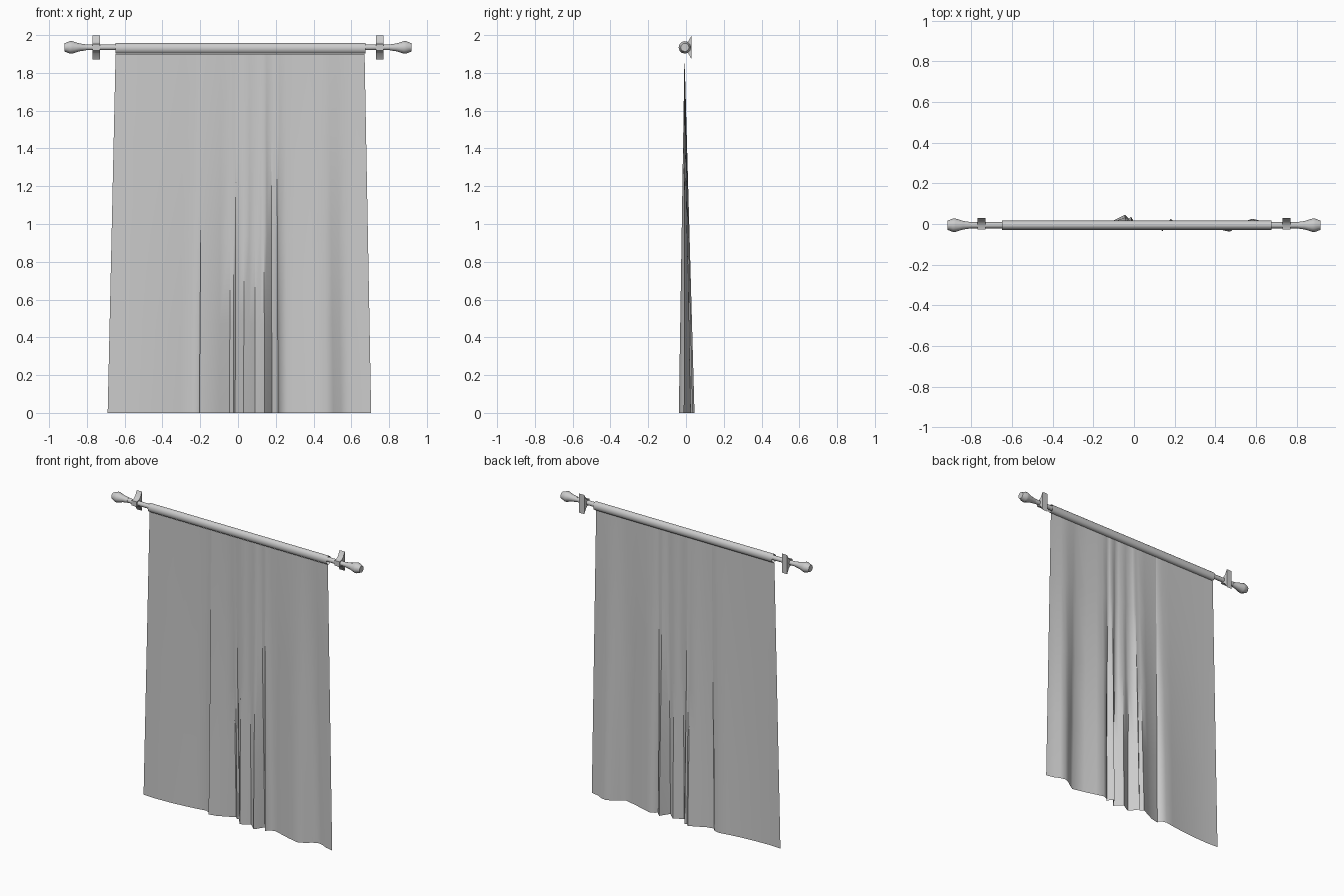
import bpy, bmesh, math
from mathutils import Vector

if "Cube" in bpy.data.objects:
    bpy.data.objects.remove(bpy.data.objects["Cube"])

RY, RZ = -0.006, 1.935   # rod axis


def finish(name, bm, angle=40, normals=True):
    if normals:
        bmesh.ops.recalc_face_normals(bm, faces=bm.faces)
    me = bpy.data.meshes.new(name)
    bm.to_mesh(me)
    bm.free()
    ob = bpy.data.objects.new(name, me)
    bpy.context.collection.objects.link(ob)
    bpy.ops.object.select_all(action='DESELECT')
    ob.select_set(True)
    bpy.context.view_layer.objects.active = ob
    bpy.ops.object.shade_smooth_by_angle(angle=math.radians(angle))
    return ob


def lathe_x(name, profile, segs=12, sy=1.0, zc=RZ, caps=True):
    """Revolve (x, radius) pairs around the rod axis."""
    bm = bmesh.new()
    rings = []
    for x, r in profile:
        rings.append([bm.verts.new((x, RY + sy * r * math.cos(2 * math.pi * i / segs),
                                    zc + r * math.sin(2 * math.pi * i / segs)))
                      for i in range(segs)])
    for a, b in zip(rings, rings[1:]):
        for i in range(segs):
            j = (i + 1) % segs
            bm.faces.new((a[i], a[j], b[j], b[i]))
    if caps:
        bm.faces.new(rings[0])
        bm.faces.new(rings[-1])
    return finish(name, bm)


# Rod
lathe_x("rod", [(-0.82, 0.015), (0.82, 0.015)])

# Finials and wall brackets at both ends
bracket = [(0.03, 0.064), (0.012, 0.032), (-0.004, 0.02), (-0.026, 0.017)]
for side, s in (("left", -1), ("right", 1)):
    lathe_x(side + "_finial", [(s * 0.805, 0.016), (s * 0.84, 0.021), (s * 0.878, 0.033),
                               (s * 0.89, 0.033), (s * 0.918, 0.022)])
    bm = bmesh.new()
    outline = [(y, h) for y, h in bracket] + [(y, -h) for y, h in reversed(bracket)]
    face = bm.faces.new([bm.verts.new((s * 0.75 - 0.019, y, RZ + h)) for y, h in outline])
    ext = bmesh.ops.extrude_face_region(bm, geom=[face])
    bmesh.ops.translate(bm, vec=Vector((0.038, 0, 0)),
                        verts=[v for v in ext["geom"] if isinstance(v, bmesh.types.BMVert)])
    finish(side + "_bracket", bm, 30)

# Fabric sleeve round the rod
lathe_x("curtain_sleeve", [(-0.648, 0.028), (0.675, 0.028)], segs=16, sy=0.8, zc=1.93, caps=False)

# Hanging cloth: the hem line (x, y) flattens towards the sleeve
hem = [(-0.69, -0.012), (-0.60, -0.016), (-0.50, -0.012), (-0.40, -0.004), (-0.31, 0.008),
       (-0.25, 0.018), (-0.215, 0.008), (-0.20, -0.012), (-0.205, -0.018), (-0.15, -0.006),
       (-0.10, 0.018), (-0.045, 0.045), (-0.025, 0.025), (-0.015, 0.036), (0.0, 0.012),
       (0.03, -0.024), (0.06, -0.008), (0.09, 0.010), (0.12, -0.016), (0.14, -0.036),
       (0.155, -0.015), (0.18, 0.026), (0.20, 0.008), (0.212, -0.016), (0.225, 0.004),
       (0.26, 0.018), (0.31, 0.004), (0.39, -0.020), (0.47, -0.038), (0.505, -0.018),
       (0.545, 0.012), (0.58, 0.026), (0.615, 0.018), (0.65, 0.0), (0.705, -0.012)]
rows = [0.0, 0.47, 0.94, 1.47, 1.90]
bm = bmesh.new()
grid = []
for z in rows:
    t = z / 1.90
    grid.append([bm.verts.new((x * (1 - 0.055 * t) + 0.004 * t, y * (1 - t) - 0.008 * t, z))
                 for x, y in hem])
for a, b in zip(grid, grid[1:]):
    for i in range(len(hem) - 1):
        bm.faces.new((a[i], a[i + 1], b[i + 1], b[i]))
finish("curtain_cloth", bm, 50, normals=False)
